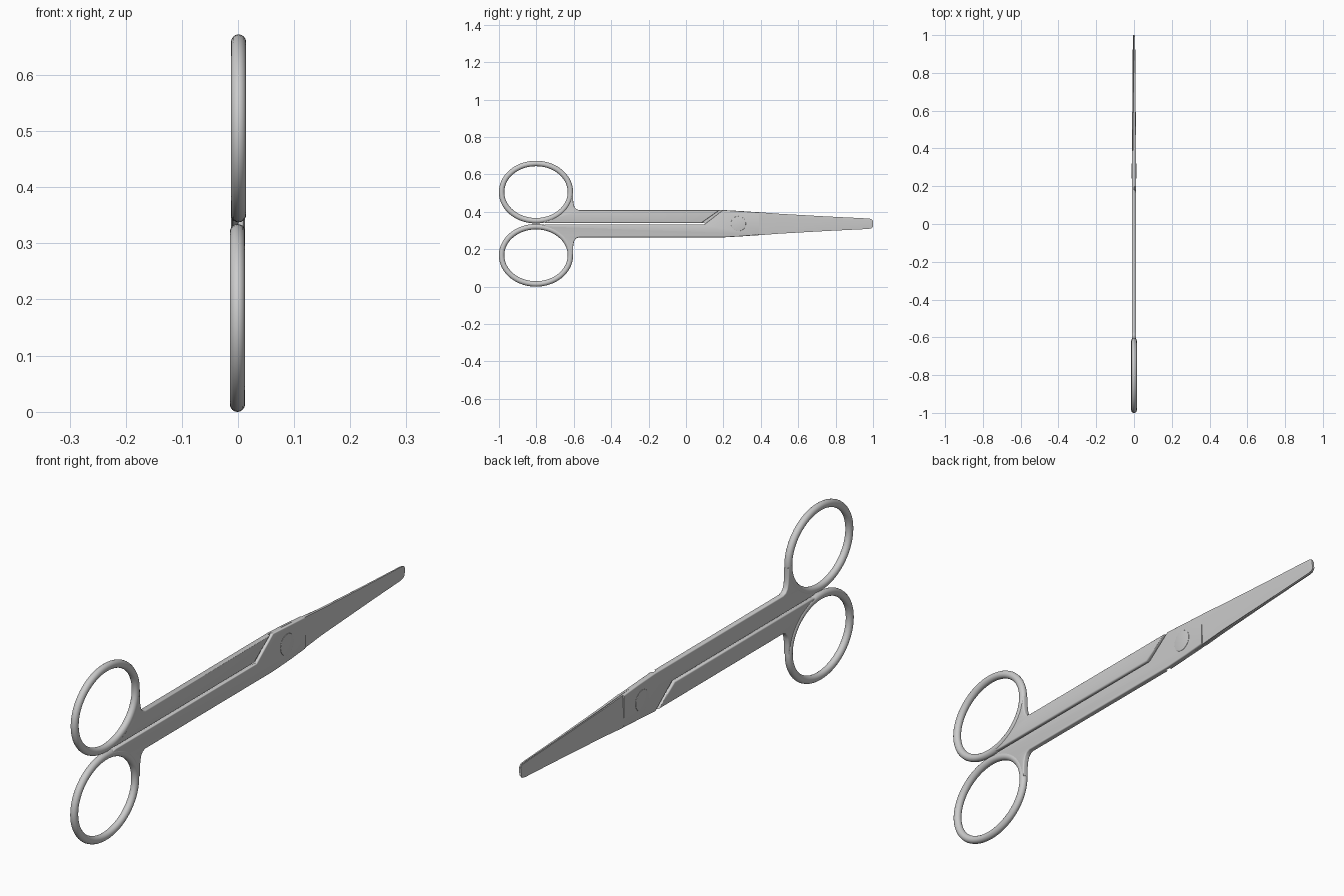
import bpy, bmesh, math

if "Cube" in bpy.data.objects:
    bpy.data.objects.remove(bpy.data.objects["Cube"])

C = 0.336      # height of the scissors' long axis
T = 0.011      # thickness of one half


def finish(name, bm):
    """Make a part plus its twin turned half a turn about the long axis."""
    bmesh.ops.recalc_face_normals(bm, faces=bm.faces)
    mesh = bpy.data.meshes.new(name)
    bm.to_mesh(mesh)
    bm.free()
    for side, turn in (("front", 0), ("back", math.pi)):
        ob = bpy.data.objects.new(f"{side}_{name}", mesh)
        bpy.context.collection.objects.link(ob)
        ob.location.z = C
        ob.rotation_euler.y = turn
    bpy.ops.object.select_all(action='DESELECT')
    ob.select_set(True)
    bpy.context.view_layer.objects.active = ob
    bpy.ops.object.shade_smooth_by_angle(angle=math.radians(35))


def layer(name, pts, x, bevel, flat_from=9):
    """Flat plate from x=0 out to x, with its outer rim rounded."""
    bm = bmesh.new()
    face = bm.faces.new([bm.verts.new((0, y, z)) for y, z in pts])
    new = bmesh.ops.extrude_face_region(bm, geom=[face], use_keep_orig=True)["geom"]
    for v in new:
        if isinstance(v, bmesh.types.BMVert):
            v.co.x = x
    rim = [e for e in bm.edges
           if all(abs(v.co.x - x) < 1e-6 for v in e.verts)
           and min(v.co.y for v in e.verts) < flat_from]
    bmesh.ops.recalc_face_normals(bm, faces=bm.faces)
    bmesh.ops.bevel(bm, geom=rim, offset=bevel, segments=3, profile=0.5,
                    affect='EDGES', clamp_overlap=True)
    finish(name, bm)


# Finger ring: elliptical loop with a rounded section
RY, RZ, RC = 0.184, 0.153, (-0.802, -0.169)
N, M = 72, 16
bm = bmesh.new()
loops = []
for i in range(N):
    a = 2 * math.pi * i / N
    loop = []
    for j in range(M):
        b = 2 * math.pi * j / M
        r = 0.0145 * math.cos(b)
        loop.append(bm.verts.new((-0.001 + 0.0137 * math.sin(b),
                                  RC[0] + (RY + r) * math.cos(a),
                                  RC[1] + (RZ + r) * math.sin(a))))
    loops.append(loop)
for i in range(N):
    p, q = loops[i], loops[(i + 1) % N]
    for j in range(M):
        k = (j + 1) % M
        bm.faces.new((p[j], p[k], q[k], q[j]))
finish("finger_ring", bm)

# Handle outline: follows the ring, then a fillet into the straight shank
arc = [(RC[0] + RY * math.cos(math.radians(t)), RC[1] + RZ * math.sin(math.radians(t)))
       for t in range(90, -1, -10)]
fillet = [(-0.604, -0.165), (-0.604, -0.13), (-0.601, -0.105), (-0.596, -0.089),
          (-0.587, -0.078), (-0.572, -0.073)]
top_start = [(-0.75, -0.004)]
handle = arc[::-1] + top_start

# Inner layer stops at the slanted shoulder, outer layer carries on to the pivot
layer("shank_inner", fillet + [(0.18, -0.073), (0.082, -0.004)] + handle[::-1][:1] + arc,
      -T, 0.005)
layer("shank_outer", fillet + [(0.20, -0.073), (0.30, -0.0675), (0.39, -0.06),
                               (0.39, 0.0615), (0.198, 0.073), (0.098, -0.004)]
      + top_start + arc, T, 0.004, 0.385)

# Blade: thick spine thinning to a cutting edge, with a blunt rounded tip
bm = bmesh.new()
prev = None
for y, top, bot, thick, edge in (
        (0.390, 0.0615, -0.0600, 0.0110, 0.0055),
        (0.500, 0.0530, -0.0500, 0.0100, 0.0045),
        (0.750, 0.0390, -0.0370, 0.0080, 0.0030),
        (0.975, 0.0280, -0.0250, 0.0062, 0.0020),
        (0.992, 0.0250, -0.0220, 0.0060, 0.0020),
        (1.000, 0.0160, -0.0140, 0.0055, 0.0025)):
    mid = top - 0.2 * (top - bot)
    ring = [bm.verts.new((x, y, z)) for x, z in
            ((0, bot), (edge, bot), (thick, mid), (thick - 0.001, top), (0, top))]
    if prev:
        for j in range(5):
            k = (j + 1) % 5
            bm.faces.new((prev[j], prev[k], ring[k], ring[j]))
    else:
        bm.faces.new(ring)
    prev = ring
bm.faces.new(prev)
finish("blade", bm)

# Pivot screw head, barely proud of the plate
layer("pivot_screw", [(0.28 + 0.04 * math.cos(2 * math.pi * i / 40),
                       0.04 * math.sin(2 * math.pi * i / 40)) for i in range(40)],
      T + 0.0012, 0.0012)
